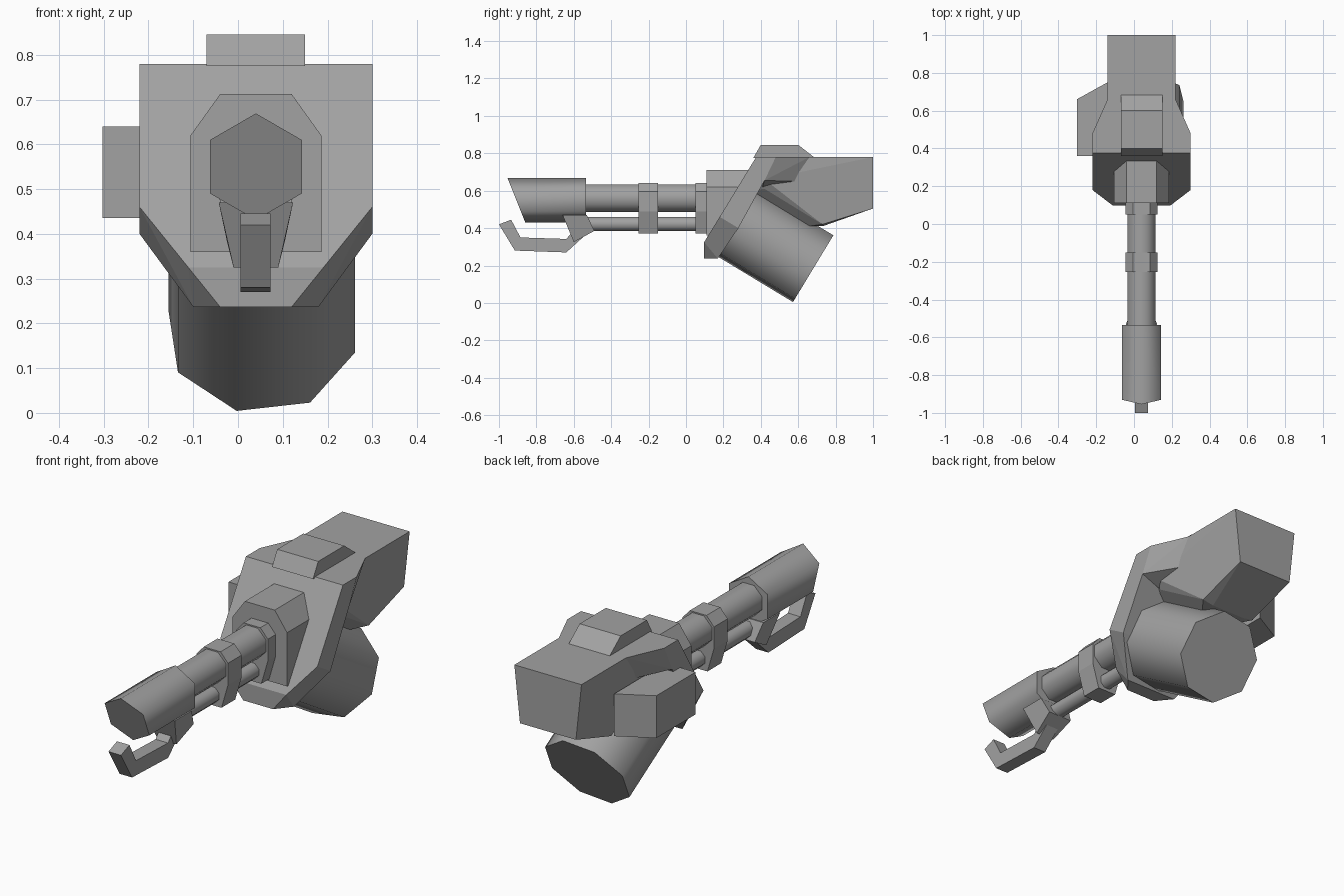
import bpy, bmesh, math
from mathutils import Vector, Matrix

old = bpy.data.objects.get("Cube")
if old:
    bpy.data.objects.remove(old, do_unlink=True)

CX = 0.04  # symmetry plane of the main body

grey = bpy.data.materials.new("steel_grey")
grey.use_nodes = True
colour = (0.36, 0.36, 0.36, 1)
grey.diffuse_color = colour
grey.node_tree.nodes["Principled BSDF"].inputs["Base Color"].default_value = colour


def finish(name, bm, smooth=False):
    bmesh.ops.recalc_face_normals(bm, faces=bm.faces)
    mesh = bpy.data.meshes.new(name)
    bm.to_mesh(mesh)
    bm.free()
    mesh.materials.append(grey)
    obj = bpy.data.objects.new(name, mesh)
    bpy.context.collection.objects.link(obj)
    if smooth:
        bpy.ops.object.select_all(action='DESELECT')
        obj.select_set(True)
        bpy.context.view_layer.objects.active = obj
        bpy.ops.object.shade_smooth_by_angle(angle=math.radians(62))
    return obj


def hull(name, pts):
    """Convex solid around the points, with flat regions merged."""
    bm = bmesh.new()
    for p in pts:
        bm.verts.new(p)
    res = bmesh.ops.convex_hull(bm, input=bm.verts)
    loose = [v for v in bm.verts if not v.link_faces]
    bmesh.ops.delete(bm, geom=loose, context='VERTS')
    bmesh.ops.dissolve_limit(bm, angle_limit=0.03, verts=bm.verts, edges=bm.edges)
    return finish(name, bm)


def mirrored(half):
    """Points given as (half width, y, z), on both sides of the body."""
    return [(CX + s * w, y, z) for w, y, z in half for s in (-1, 1)]


def prism(name, outline, x0, x1):
    """Side outline of (y, z) extruded across x."""
    bm = bmesh.new()
    face = bm.faces.new([bm.verts.new((x0, y, z)) for y, z in outline])
    res = bmesh.ops.extrude_face_region(bm, geom=[face])
    verts = [g for g in res["geom"] if isinstance(g, bmesh.types.BMVert)]
    bmesh.ops.translate(bm, verts=verts, vec=(x1 - x0, 0, 0))
    return finish(name, bm)


def tube(name, start, end, radius, sides, turn):
    """Cylinder between two points; turn is the angle of the first corner."""
    a, b = Vector(start), Vector(end)
    axis = (b - a).normalized()
    right = Vector((1, 0, 0))
    up = right.cross(axis)
    bm = bmesh.new()
    rings = []
    for c in (a, b):
        ring = []
        for i in range(sides):
            t = math.radians(turn) + math.tau * i / sides
            ring.append(bm.verts.new(c + radius * (math.cos(t) * right + math.sin(t) * up)))
        rings.append(ring)
        bm.faces.new(ring)
    for i in range(sides):
        j = (i + 1) % sides
        bm.faces.new((rings[0][i], rings[0][j], rings[1][j], rings[1][i]))
    return finish(name, bm, smooth=True)


# Barrel and lower rod
tube("barrel", (CX, -0.6, 0.56), (CX, 0.2, 0.56), 0.08, 8, 22.5)
tube("lower_rod", (CX, -0.56, 0.422), (CX, 0.2, 0.422), 0.04, 8, 22.5)

# Hexagonal muzzle with a raked front end
muzzle = tube("muzzle", (CX, -0.9, 0.55), (CX, -0.535, 0.55), 0.119, 6, 30)
for v in muzzle.data.vertices:
    if v.co.y < -0.7:
        v.co.y = -0.907 - 0.4 * (v.co.z - 0.55)

# Clamps around both tubes
clamp = [(0.045, 0.64), (0.085, 0.595), (0.085, 0.49), (0.05, 0.37)]
for name, y0, y1 in (("middle_clamp", -0.255, -0.15), ("rear_clamp", 0.05, 0.12)):
    hull(name, mirrored([(w, y, z) for w, z in clamp for y in (y0, y1)]))

# Grip bracket and bent front handle
hull("handle_bracket", mirrored([
    (0.083, -0.66, 0.47), (0.083, -0.53, 0.47),
    (0.065, -0.49, 0.385), (0.05, -0.60, 0.325)]))
prism("front_handle", [
    (-1.0, 0.42), (-0.935, 0.445), (-0.885, 0.35), (-0.64, 0.342),
    (-0.58, 0.41), (-0.53, 0.37), (-0.64, 0.27), (-0.915, 0.28)], 0.006, 0.073)

# Barrel housing in front of the shield
hull("barrel_housing", mirrored([
    (w, y, z) for w, z in ((0.08, 0.712), (0.146, 0.62), (0.146, 0.36))
    for y in (0.11, 0.16 + 0.6 * (z - 0.36))]))

# Sloped shield: raked front face and chamfered lower corners
hull("front_shield", mirrored([
    (0.26, 0.375, 0.78), (0.26, 0.18, 0.46), (0.151, 0.097, 0.325),
    (0.08, 0.097, 0.237), (0.14, 0.17, 0.237), (0.26, 0.28, 0.40),
    (0.26, 0.42, 0.655), (0.26, 0.45, 0.78)]))

# Rear body: tapered block, plus wide shoulders meeting the shield
hull("rear_body", mirrored([
    (0.18, 0.375, 0.78), (0.18, 1.0, 0.78), (0.18, 0.42, 0.66),
    (0.15, 1.0, 0.505), (0.15, 0.42, 0.61), (0.15, 0.73, 0.42),
    (0.09, 0.34, 0.60), (0.09, 0.65, 0.41), (0.09, 0.73, 0.41)]))
hull("shoulders", mirrored([
    (0.26, 0.375, 0.78), (0.26, 0.48, 0.78), (0.18, 0.66, 0.78),
    (0.26, 0.42, 0.655), (0.172, 0.585, 0.65), (0.15, 0.41, 0.62)]))

# Sight block on top
hull("top_block", mirrored([
    (0.11, 0.36, 0.775), (0.11, 0.69, 0.775), (0.11, 0.40, 0.845), (0.11, 0.60, 0.845)]))

# Box on one side of the body
hull("side_box", [(x, y, z) for z in (0.435, 0.64) for x, y in (
    (-0.303, 0.36), (-0.303, 0.66), (-0.14, 0.75), (-0.14, 0.36))])

# Drum magazine hanging below at an angle
tube("drum", (0.053, 0.28, 0.425), (0.053, 0.68, 0.183), 0.216, 8, 30)
